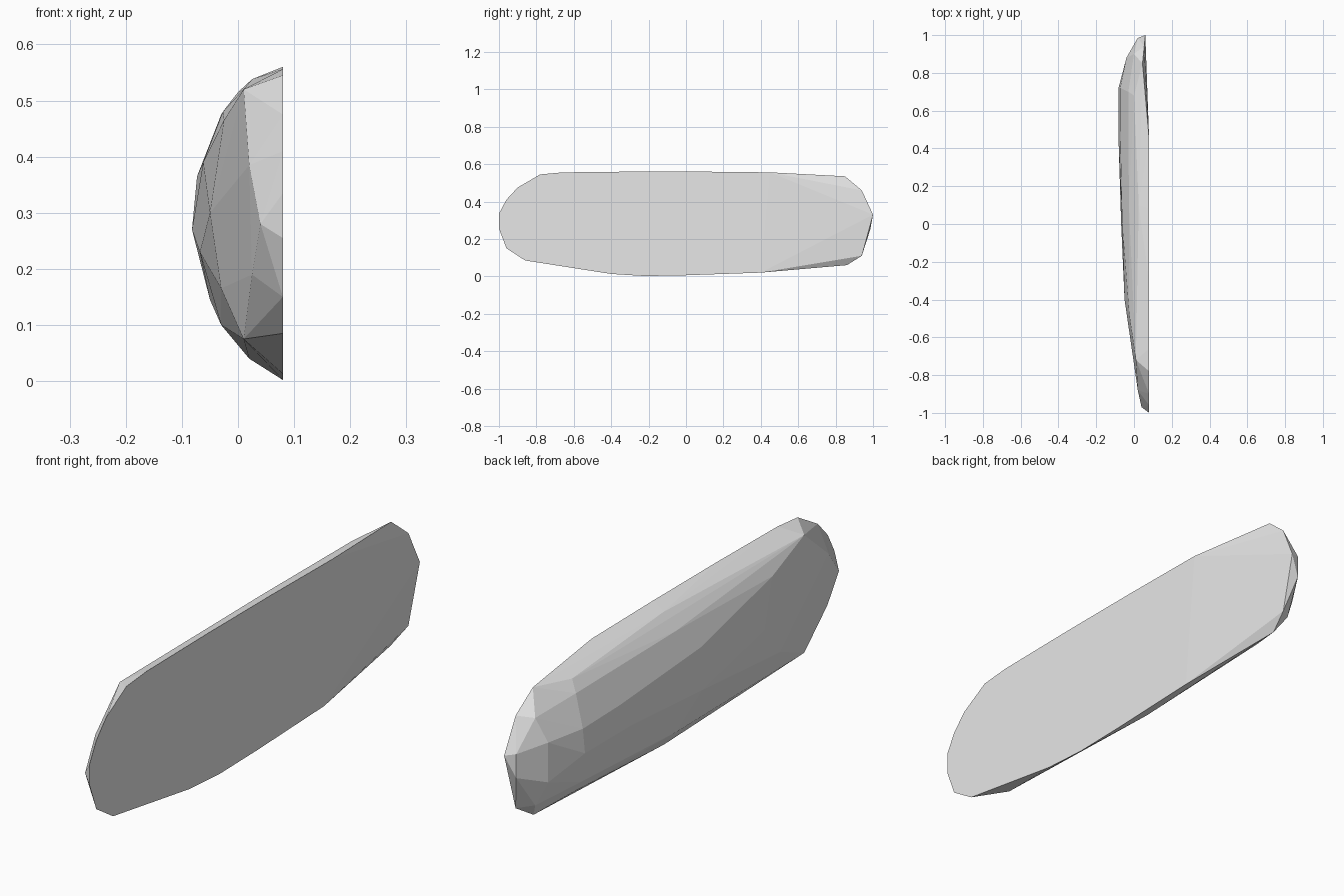
import bpy, bmesh

if "Cube" in bpy.data.objects:
    bpy.data.objects.remove(bpy.data.objects["Cube"])

# Outline of the flat face, at x = 0.08 (y, z)
FLAT_X = 0.08
rim = [(-1, .255), (-1, .335), (-.96, .41), (-.9, .475), (-.78, .545), (-.66, .556),
       (-.3, .56), (.08, .56), (.45, .556), (.4, .02), (0, .006), (-.22, .002),
       (-.4, .013), (-.86, .085), (-.96, .15)]

# Front end of the domed side (x, y, z)
front_end = [(.04, -.97, .28), (.02, -.88, .385), (.025, -.88, .19), (.01, -.72, .52),
             (.01, -.72, .075), (-.03, -.52, .165), (-.025, -.48, .465), (-.05, -.4, .3)]

# Crown of the domed side
crown = [(-.068, 0, .23), (-.062, 0, .39), (-.03, .1, .1), (-.027, .1, .48),
         (.02, .1, .04), (.025, .1, .538),
         (-.082, .45, .27), (-.073, .5, .365), (-.082, .72, .27), (-.073, .72, .36),
         (-.05, .7, .145), (-.03, .7, .475), (0, .68, .515), (-.02, .7, .1)]

# Back end, tapering away from the flat face
back_end = [(.054, .94, .11), (.06, 1, .33), (.054, .94, .46), (.045, .85, .535),
            (.035, .86, .06), (.02, .985, .25), (.02, .985, .34),
            (-.04, .88, .21), (-.04, .88, .36), (.0, .9, .45), (0, .9, .12)]

bm = bmesh.new()
for p in [(FLAT_X, y, z) for y, z in rim] + front_end + crown + back_end:
    bm.verts.new(p)
hull = bmesh.ops.convex_hull(bm, input=bm.verts[:])
# Drop points that ended up inside the shell
inside = {v for v in hull["geom_interior"] + hull["geom_unused"]
          if isinstance(v, bmesh.types.BMVert)}
bmesh.ops.delete(bm, geom=list(inside), context='VERTS')
# Merge coplanar triangles of the flat face
bmesh.ops.dissolve_limit(bm, angle_limit=0.005, verts=bm.verts[:], edges=bm.edges[:])
bmesh.ops.recalc_face_normals(bm, faces=bm.faces[:])

mesh = bpy.data.meshes.new("domed_slab")
bm.to_mesh(mesh)
bm.free()

grey = bpy.data.materials.new("light_grey")
grey.diffuse_color = (.8, .8, .8, 1)
grey.use_nodes = True
grey.node_tree.nodes["Principled BSDF"].inputs["Base Color"].default_value = grey.diffuse_color
mesh.materials.append(grey)
slab = bpy.data.objects.new("domed_slab", mesh)
bpy.context.collection.objects.link(slab)
